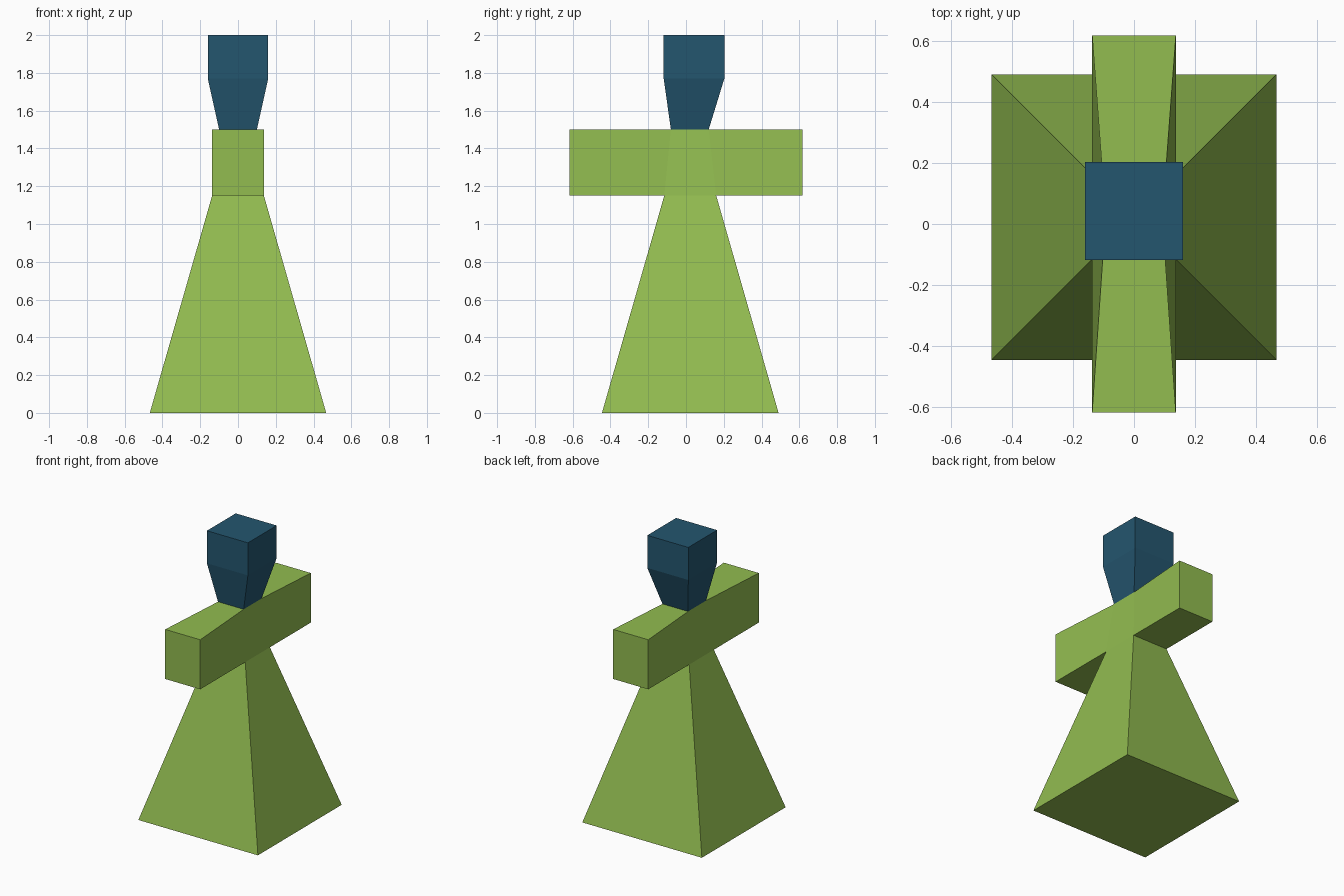
import bpy, bmesh

if "Cube" in bpy.data.objects:
    bpy.data.objects.remove(bpy.data.objects["Cube"])


def srgb(r, g, b):
    lin = lambda c: c / 12.92 if c <= 0.04045 else ((c + 0.055) / 1.055) ** 2.4
    return (lin(r / 255), lin(g / 255), lin(b / 255), 1.0)


def material(name, color):
    m = bpy.data.materials.new(name)
    m.diffuse_color = color
    m.use_nodes = True
    m.node_tree.nodes["Principled BSDF"].inputs["Base Color"].default_value = m.diffuse_color
    return m


def stack(bm, levels):
    """Walls through stacked rectangles (half x, y min, y max, z); returns rings and walls."""
    rings = [[bm.verts.new(p) for p in
              ((-x, y0, z), (x, y0, z), (x, y1, z), (-x, y1, z))]
             for x, y0, y1, z in levels]
    walls = [[bm.faces.new((a[i], a[(i + 1) % 4], b[(i + 1) % 4], b[i])) for i in range(4)]
             for a, b in zip(rings, rings[1:])]
    return rings, walls


def finish(bm, name, mat):
    bmesh.ops.recalc_face_normals(bm, faces=bm.faces[:])
    me = bpy.data.meshes.new(name)
    bm.to_mesh(me)
    bm.free()
    me.materials.append(mat)
    bpy.context.collection.objects.link(bpy.data.objects.new(name, me))


green = material("leaf green", srgb(146, 188, 80))
blue = material("deep blue", srgb(36, 86, 111))

ARM_X, ARM_Y = 0.137, 0.617

# Robe and shoulders, with both arms extruded from the shoulder walls
bm = bmesh.new()
rings, walls = stack(bm, [(0.467, -0.445, 0.49, 0.0),
                          (ARM_X, -0.115, 0.16, 1.15),
                          (0.10, -0.08, 0.12, 1.5)])
bm.faces.new(rings[0][::-1])
for wall, side in ((walls[1][0], -1), (walls[1][2], 1)):
    end = bmesh.ops.extrude_discrete_faces(bm, faces=[wall])["faces"][0]
    for v in end.verts:
        v.co.x = ARM_X if v.co.x > 0 else -ARM_X
        v.co.y = side * ARM_Y
bmesh.ops.remove_doubles(bm, verts=bm.verts[:], dist=1e-5)
finish(bm, "body_with_arms", green)

# Head, tapering down to the neck
bm = bmesh.new()
rings, walls = stack(bm, [(0.10, -0.08, 0.12, 1.5),
                          (0.16, -0.118, 0.203, 1.77),
                          (0.16, -0.118, 0.203, 2.0)])
bm.faces.new(rings[-1])
finish(bm, "head", blue)
